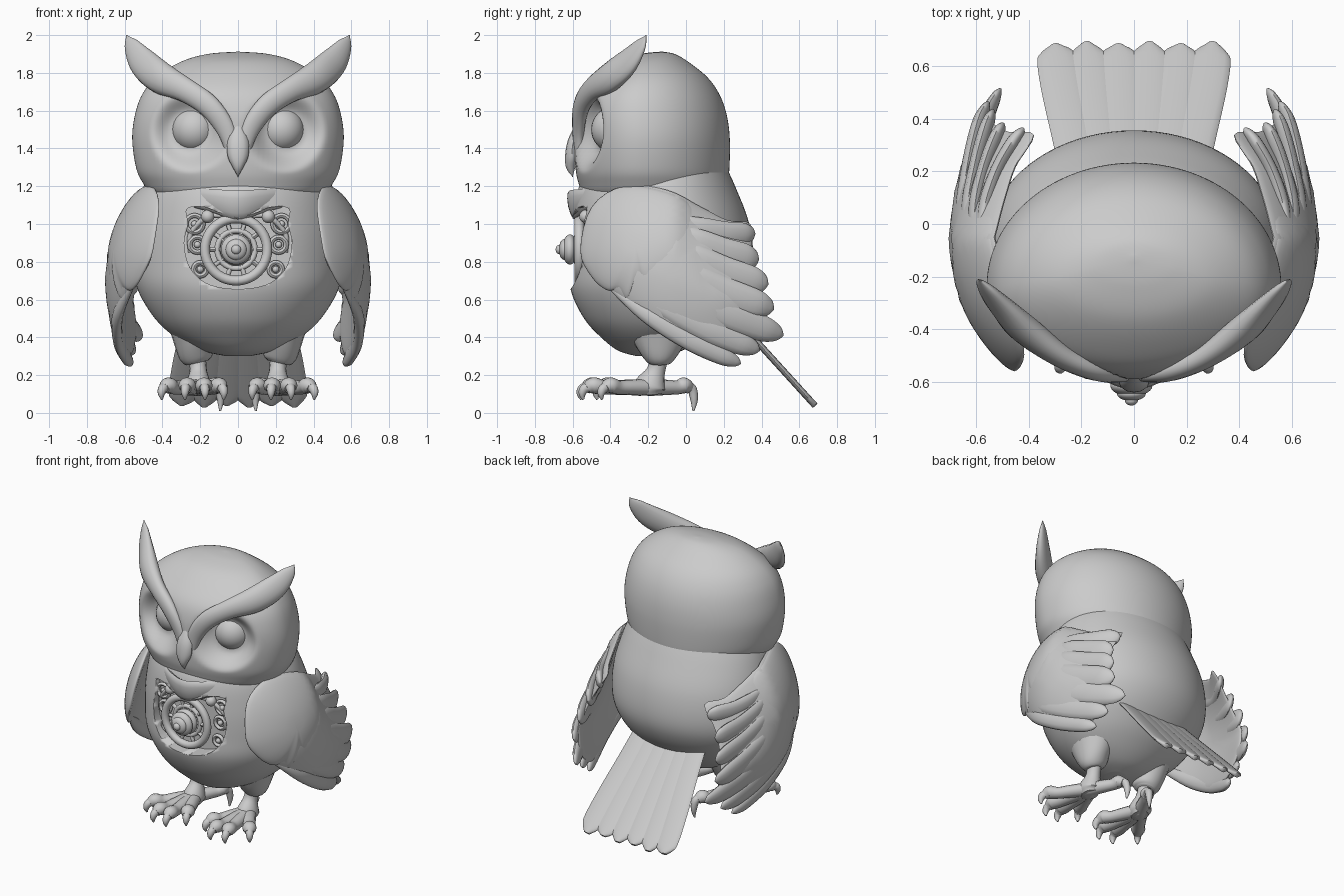
import bpy, bmesh, math
from mathutils import Vector

if "Cube" in bpy.data.objects:
    bpy.data.objects.remove(bpy.data.objects["Cube"])

grey = bpy.data.materials.new("plain_grey")
grey.use_nodes = True
grey.diffuse_color = (0.6, 0.6, 0.6, 1)
grey.node_tree.nodes["Principled BSDF"].inputs["Base Color"].default_value = (0.6, 0.6, 0.6, 1)


def finish(name, bm, mirror=False, angle=45):
    bmesh.ops.recalc_face_normals(bm, faces=bm.faces)
    me = bpy.data.meshes.new(name)
    bm.to_mesh(me)
    bm.free()
    ob = bpy.data.objects.new(name, me)
    bpy.context.collection.objects.link(ob)
    me.materials.append(grey)
    bpy.ops.object.select_all(action='DESELECT')
    ob.select_set(True)
    bpy.context.view_layer.objects.active = ob
    bpy.ops.object.shade_smooth_by_angle(angle=math.radians(angle))
    if mirror:
        ob.modifiers.new("mirror", 'MIRROR')
    return ob


def spline(pts, steps, closed=False):
    """Smooth interpolation through tuples of any length."""
    n, out = len(pts), []
    pick = (lambda i: pts[i % n]) if closed else (lambda i: pts[min(max(i, 0), n - 1)])
    for i in range(n if closed else n - 1):
        for k in range(steps):
            t = k / steps
            out.append(tuple(0.5 * (2*b + (c-a)*t + (2*a-5*b+4*c-d)*t*t + (3*b-a-3*c+d)*t**3)
                             for a, b, c, d in zip(pick(i-1), pick(i), pick(i+1), pick(i+2))))
    return out if closed else out + [tuple(pts[-1])]


def loft(bm, rings):
    vs = [[bm.verts.new(p) for p in r] for r in rings]
    n = len(vs[0])
    for a, b in zip(vs, vs[1:]):
        for i in range(n):
            bm.faces.new((a[i], a[(i+1) % n], b[(i+1) % n], b[i]))
    bm.faces.new(vs[0])
    bm.faces.new(vs[-1])


def tube(bm, pts, wdir=(1, 0, 0), steps=5, n=12):
    """Sweep an ellipse along (x, y, z, half width, half thickness) points."""
    path, rings = spline(pts, steps), []
    pos = [Vector(p[:3]) for p in path]
    for i, p in enumerate(path):
        tan = (pos[min(i+1, len(pos)-1)] - pos[max(i-1, 0)]).normalized()
        w = Vector(wdir)
        w = (w - tan * w.dot(tan)).normalized()
        t = tan.cross(w)
        a, b = max(p[3], 0.002), max(p[4], 0.002)
        rings.append([pos[i] + w*a*math.cos(k*math.tau/n) + t*b*math.sin(k*math.tau/n) for k in range(n)])
    loft(bm, rings)


def stack(levels, n, steps, widest):
    """Egg form from (z, half width, front y, back y) levels, widest at a share of the depth."""
    bm, rings = bmesh.new(), []
    for z, r, f, b in spline(levels, steps):
        c, ring = f + widest * (b - f), []
        for k in range(n):
            s = math.sin(k * math.tau / n)
            ring.append((max(r, 0.003) * math.cos(k * math.tau / n), c + s * (b - c if s > 0 else c - f), z))
        rings.append(ring)
    loft(bm, rings)
    return bm


def ball(bm, c, r, squash=1):
    res = bmesh.ops.create_uvsphere(bm, u_segments=28, v_segments=18, radius=r)
    for v in res["verts"]:
        v.co = Vector((v.co.x, v.co.y * squash, v.co.z)) + Vector(c)


def hoop(bm, c, R, r, n=40, m=10):
    """Ring facing the front."""
    grid = [[bm.verts.new((c[0] + (R + r*math.cos(j*math.tau/m))*math.cos(i*math.tau/n),
                           c[1] + r*math.sin(j*math.tau/m),
                           c[2] + (R + r*math.cos(j*math.tau/m))*math.sin(i*math.tau/n)))
             for j in range(m)] for i in range(n)]
    for i in range(n):
        for j in range(m):
            k, l = (i+1) % n, (j+1) % m
            bm.faces.new((grid[i][j], grid[k][j], grid[k][l], grid[i][l]))


# Body with a recess cut in the chest
body = finish("body", stack([(.3, .06, -.26, -.12), (.33, .19, -.36, -.02), (.4, .33, -.45, .09),
                             (.5, .44, -.54, .2), (.65, .53, -.61, .31), (.8, .56, -.615, .355),
                             (1.0, .55, -.605, .335), (1.2, .5, -.565, .26), (1.35, .42, -.45, .19)], 80, 6, .55))
outline = spline([(0, 1.03), (.1, 1.06), (.18, 1.09), (.27, 1.08), (.265, 1.0), (.285, .9), (.26, .78),
                  (.19, .7), (.1, .665), (0, .655)], 4)
outline += [(-x, z) for x, z in reversed(outline[1:-1])]
bm = bmesh.new()
loft(bm, [[(x, y, z) for x, z in outline] for y in (-.8, -.485)])
cutter = finish("chest_cutter", bm)
cutter.hide_render = True
cut = body.modifiers.new("recess", 'BOOLEAN')
cut.object, cut.operation, cut.solver = cutter, 'DIFFERENCE', 'EXACT'
bpy.context.view_layer.objects.active = body
bpy.ops.object.modifier_apply(modifier="recess")
bpy.data.objects.remove(cutter)

# Head with eye sockets pressed into the face
bm = stack([(1.08, .34, -.46, .12), (1.15, .45, -.54, .19), (1.22, .505, -.57, .22), (1.3, .54, -.585, .23),
            (1.45, .56, -.59, .232), (1.58, .545, -.585, .215), (1.69, .505, -.55, .175), (1.78, .43, -.47, .11),
            (1.86, .3, -.36, .01), (1.9, .16, -.24, -.06), (1.912, .01, -.14, -.12)], 128, 8, .43)
for v in bm.verts:
    if v.co.y < -.25:
        d = math.hypot(abs(v.co.x) - .25, v.co.z - 1.49)
        s = min(max((.225 - d) / .13, 0), 1)
        v.co.y += .1 * s * s * (3 - 2*s)
finish("head", bm)

bm = bmesh.new()
ball(bm, (.23, -.38, 1.5), .122)
finish("eyes", bm, True)

# Brow ridge running up into the ear tuft
bm = bmesh.new()
tube(bm, [(.03, -.56, 1.36, .03, .03), (.06, -.57, 1.49, .05, .03), (.15, -.555, 1.62, .06, .04),
          (.28, -.5, 1.71, .065, .045), (.41, -.405, 1.775, .085, .055), (.505, -.31, 1.855, .08, .04),
          (.565, -.24, 1.945, .045, .02), (.59, -.21, 2.0, 0, 0)], (.5, .2, -.7), n=16)
finish("ear_tufts", bm, True)

bm = bmesh.new()
tube(bm, [(0, -.55, 1.53, .03, .03), (0, -.595, 1.44, .055, .03), (0, -.605, 1.36, .055, .035),
          (0, -.61, 1.3, .028, .025), (0, -.6, 1.25, 0, 0)])
finish("beak", bm)

# Soft feathered bib hanging to a point over the recess
bm = bmesh.new()
half = [(.36, -.38, 1.14, .03, .015), (.25, -.475, 1.14, .05, .02), (.12, -.565, 1.12, .065, .022)]
tube(bm, [(-p[0],) + p[1:] for p in half] + [(0, -.6, 1.1, .08, .025)] + half[::-1], (0, -.2, 1))
finish("chest_bib", bm)

# Wheel, hub and small gears inside the chest
cx, cz = -.01, .865
bm = bmesh.new()
hoop(bm, (cx, -.565, cz), .165, .026)
hoop(bm, (cx, -.55, cz), .1, .015)
for k in range(10):
    a = k * math.tau / 10
    tube(bm, [(cx + r*math.cos(a), -.55, cz + r*math.sin(a), .013, .013) for r in (.03, .16)], (0, 1, 0), 1, 8)
for y, r in ((-.57, .085), (-.615, .08), (-.645, .055), (-.67, .025)):
    ball(bm, (cx, y, cz), r, .5 if r > .03 else .8)
finish("chest_wheel", bm)
bm = bmesh.new()
ball(bm, (.16, -.53, 1.04), .035)
for x, z, r in ((.23, 1.0, .045), (.215, .89, .04), (.2, .76, .035)):
    hoop(bm, (x, -.505, z), r, .013, 24, 8)
    ball(bm, (x, -.505, z), .018)
tube(bm, [(.05, -.53, 1.04, .014, .014), (.16, -.53, 1.04, .014, .014), (.25, -.5, .95, .014, .014),
          (.25, -.49, .85, .014, .014)], (0, 1, 0))
finish("chest_gears", bm, True)


# Wings lie on a curved sheet x(y, z)
def sheet(y, z):
    x = .705 - (.75 if y < -.05 else .45) * (y + .05)**2 - (.6 if z > .7 else .35) * (z - .7)**2
    return x - 1.0 * max(y + .05, 0) * max(z - .6, 0)


def plate(bm, outline, centre, thick, lift):
    pts, rings = spline(outline, 4, True), []
    for side in (1, -1):
        scales = [math.sin(k * math.pi / 20) for k in range(1, 11)]
        for s in scales if side > 0 else scales[-2::-1]:
            ring = []
            for p in pts:
                y, z = (c + s * (q - c) for q, c in zip(p, centre))
                ring.append((sheet(y, z) + lift - thick + side * thick * math.sqrt(max(1 - s*s, 0)), y, z))
            rings.append(ring)
    loft(bm, rings)


bm = bmesh.new()
plate(bm, [(-.555, .85), (-.5, 1.08), (-.33, 1.2), (-.1, 1.18), (.08, 1.09), (.22, 1.02), (.34, 1.0),
           (.35, .85), (.38, .7), (.42, .55), (.4, .42), (.25, .31), (.05, .34), (-.15, .45),
           (-.35, .61), (-.5, .73)], (-.08, .78), .045, 0)
plate(bm, [(-.56, .86), (-.5, 1.09), (-.33, 1.2), (-.1, 1.17), (.04, 1.09), (.08, .95), (.0, .8),
           (-.18, .66), (-.25, .69), (-.31, .6), (-.36, .65), (-.42, .65), (-.5, .72)], (-.27, .9), .05, .01)
finish("wings", bm, True, 60)

bm = bmesh.new()
for y0, z0, y1, z1, w in ((-.42, .69, .29, .26, .055), (-.36, .74, .39, .33, .07), (-.28, .8, .515, .41, .078),
                          (-.2, .86, .465, .55, .085), (-.14, .93, .435, .68, .085), (-.1, .99, .385, .81, .085),
                          (-.05, 1.03, .365, .95, .07)):
    perp = (0, z1 - z0, y0 - y1)
    path = []
    for t, k in ((0, .3), (.3, .9), (.6, 1), (.85, .9), (.96, .55), (1, .05)):
        y = y0 + t * (y1 - y0)
        z = z0 + t * (z1 - z0) - .04 * math.sin(t * math.pi)
        path.append((sheet(y, z) - .05 + .025 * t, y, z, w * k, .028 * min(1, k + .1)))
    tube(bm, path, perp)
finish("wing_feathers", bm, True, 60)

# Tail fan with scalloped end
bm = bmesh.new()
for k in range(6):
    u = (k - 2.5) / 2.5
    end = .675 + (.008 if k % 2 else 0)
    tube(bm, [(u * a, y, .46 - 1.1 * (y - .3), w, .017) for a, y, w in
              ((.19, .1, .075), (.22, .3, .085), (.265, .5, .085), (.288, .62, .08),
               (.295, .655, .06), (.3, end, .02))], (1, 0, 0), n=16)
finish("tail", bm, False, 60)

# Legs and taloned feet
bm = bmesh.new()
tube(bm, [(.23, -.14, .46, .14, .18), (.23, -.14, .36, .105, .13), (.22, -.14, .29, .085, .085),
          (.215, -.14, .265, .06, .06)], (1, 0, 0), n=20)
tube(bm, [(.215, -.14, .3, .046, .05), (.21, -.16, .22, .046, .05), (.21, -.19, .14, .07, .085),
          (.21, -.19, .095, .05, .06)], (1, 0, 0), n=16)
for tx, ty in ((.1, -.42), (.18, -.5), (.27, -.49), (.37, -.4), (.12, -.01)):
    dx, dy = tx - .21, ty + .18
    ln = math.hypot(dx, dy)
    ux, uy = dx / ln, dy / ln
    drop = .12 if ty > -.1 else .06
    tube(bm, [(.21, -.18, .135, .05, .045), (.21 + dx*.5, -.18 + dy*.5, .135, .043, .04),
              (.21 + dx*.8, -.18 + dy*.8, .135, .04, .037), (tx, ty, .145, .046, .043),
              (tx + ux*.035, ty + uy*.035, .13, .03, .03)], (-uy, ux, 0))
    tube(bm, [(tx, ty, .14, .026, .026), (tx + ux*.045, ty + uy*.045, .13, .025, .026),
              (tx + ux*.06, ty + uy*.06, .135 - drop*.55, .019, .02),
              (tx + ux*.055, ty + uy*.055, .13 - drop, .005, .005)], (-uy, ux, 0))
finish("legs", bm, True)
